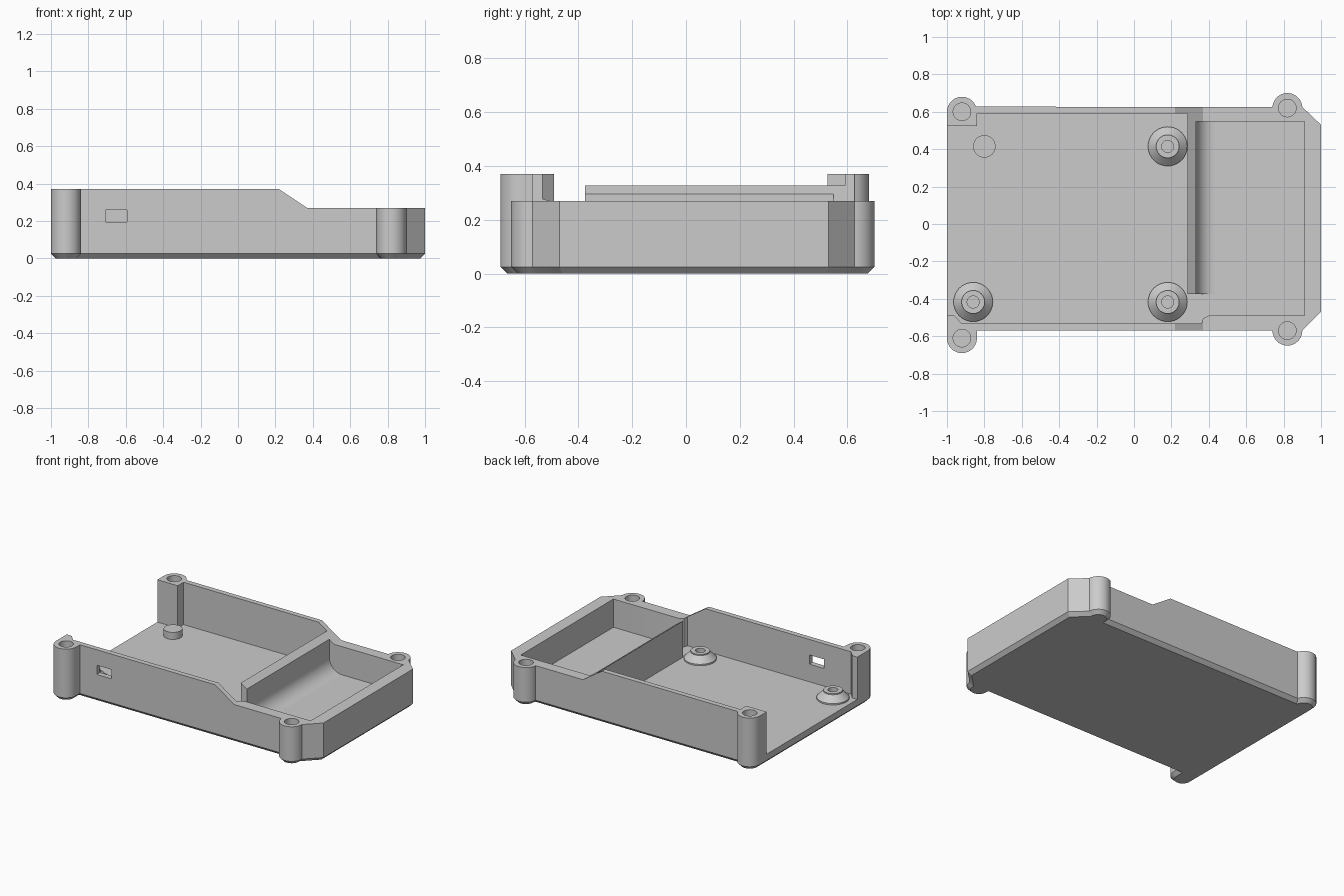
import bpy
import bmesh
from math import cos, sin, radians, pi
from mathutils import Matrix

cube = bpy.data.objects.get("Cube")
if cube:
    bpy.data.objects.remove(cube, do_unlink=True)

grey = bpy.data.materials.new("light_grey")
grey.use_nodes = True
colour = (0.6, 0.6, 0.6, 1)
grey.diffuse_color = colour
grey.node_tree.nodes["Principled BSDF"].inputs["Base Color"].default_value = colour

FLOOR, TOP, LOW, BEVEL = 0.07, 0.37, 0.27, 0.025


def arc(cx, cy, r, a0, a1, n=20):
    steps = [radians(a0 + (a1 - a0) * i / n) for i in range(n + 1)]
    return [(cx + r * cos(a), cy + r * sin(a)) for a in steps]


def finish(bm, name):
    bmesh.ops.recalc_face_normals(bm, faces=bm.faces[:])
    mesh = bpy.data.meshes.new(name)
    bm.to_mesh(mesh)
    bm.free()
    mesh.materials.append(grey)
    obj = bpy.data.objects.new(name, mesh)
    bpy.context.collection.objects.link(obj)
    return obj


def prism(name, points, start, end, axis="z", bevel=0):
    """Extrude an xy outline along z, or an xz outline along y."""
    bm = bmesh.new()
    place = (lambda a, b: (a, b, start)) if axis == "z" else (lambda a, b: (a, start, b))
    base = bm.faces.new([bm.verts.new(place(*p)) for p in points])
    move = (0, 0, end - start) if axis == "z" else (0, end - start, 0)
    copy = bmesh.ops.extrude_face_region(bm, geom=[base], use_keep_orig=True)["geom"]
    bmesh.ops.translate(bm, vec=move, verts=[v for v in copy if isinstance(v, bmesh.types.BMVert)])
    bmesh.ops.recalc_face_normals(bm, faces=bm.faces[:])
    if bevel:
        bmesh.ops.inset_region(bm, faces=[base], thickness=bevel, use_even_offset=True)
        for v in base.verts:
            v.co.z -= bevel
    return finish(bm, name)


def select(obj):
    bpy.ops.object.select_all(action="DESELECT")
    obj.select_set(True)
    bpy.context.view_layer.objects.active = obj


def cut(obj, cutter):
    cutter.hide_render = True
    select(obj)
    mod = obj.modifiers.new("cut", "BOOLEAN")
    mod.operation = "DIFFERENCE"
    mod.solver = "EXACT"
    mod.object = cutter
    bpy.ops.object.modifier_apply(modifier=mod.name)
    bpy.data.objects.remove(cutter, do_unlink=True)


def smooth(obj):
    select(obj)
    bpy.ops.object.shade_smooth_by_angle(angle=radians(30))


def lathe(name, profile, x, y):
    bm = bmesh.new()
    verts = [bm.verts.new((r, 0, z)) for r, z in profile]
    edges = [bm.edges.new(pair) for pair in zip(verts, verts[1:])]
    bmesh.ops.spin(bm, geom=verts + edges, cent=(0, 0, 0), axis=(0, 0, 1),
                   angle=2 * pi, steps=40)
    bmesh.ops.remove_doubles(bm, verts=bm.verts[:], dist=0.0005)
    bmesh.ops.transform(bm, matrix=Matrix.Translation((x, y, 0)), verts=bm.verts[:])
    smooth(finish(bm, name))


# Tray body: outline with four screw bosses and two clipped corners
R = 0.08
screws = [(-0.92, -0.61), (0.82, -0.57), (0.82, 0.62), (-0.92, 0.6)]
outline = (arc(*screws[0], R, 180, 360) + [(-0.84, -0.57)]
           + arc(*screws[1], R, 180, 360) + [(1, -0.47), (1, 0.53)]
           + arc(*screws[2], R, 4, 176)
           + arc(*screws[3], R, 20, 180))
tray = prism("tray", outline, BEVEL, TOP, bevel=BEVEL)

# Cavity, open at one end, going round the free end of the divider
cavity = [(-1.1, -0.49), (-0.96, -0.49), (-0.92, -0.533), (0.36, -0.533),
          (0.37, -0.505), (0.4, -0.49), (0.912, -0.49), (0.912, 0.548),
          (0.332, 0.548), (0.332, -0.375), (0.285, -0.375), (0.285, 0.59),
          (-0.84, 0.59), (-0.84, 0.525), (-1.1, 0.525)]
cut(tray, prism("cavity_cutter", cavity, FLOOR, 0.5))

# Sloped step down to the low end
step = [(0.1, 0.45), (0.22, TOP), (0.37, LOW), (1.2, LOW), (1.2, 0.5), (0.1, 0.5)]
cut(tray, prism("step_cutter", step, -1, 1, axis="y"))

# Screw holes
for cx, cy in screws:
    cut(tray, prism("hole_cutter", arc(cx, cy, 0.047, 0, 351, 39), 0.1, 0.5))

# Port window in the front wall
port = [(-0.708, 0.195), (-0.594, 0.195), (-0.594, 0.26), (-0.708, 0.26)]
cut(tray, prism("port_cutter", port, -0.7, -0.45, axis="y"))
smooth(tray)

# Rounded foot of the divider
r = 0.1
foot = arc(0.332 + r, FLOOR + r, r, 180, 270, 12) + [(0.432, 0.06), (0.322, 0.06), (0.322, 0.17)]
smooth(prism("divider_fillet", foot, -0.375, 0.555, axis="y"))

# Flared standoffs with screw holes, and one plain peg
standoff = [(0.105, 0.06), (0.105, 0.08), (0.062, 0.122), (0.062, 0.13),
            (0.032, 0.13), (0.032, 0.08), (0, 0.08)]
for i, (x, y) in enumerate([(-0.86, -0.417), (0.18, -0.417), (0.18, 0.415)]):
    lathe(f"standoff_{i + 1}", standoff, x, y)
lathe("peg", [(0.06, 0.06), (0.06, 0.12), (0, 0.12)], -0.8, 0.415)
